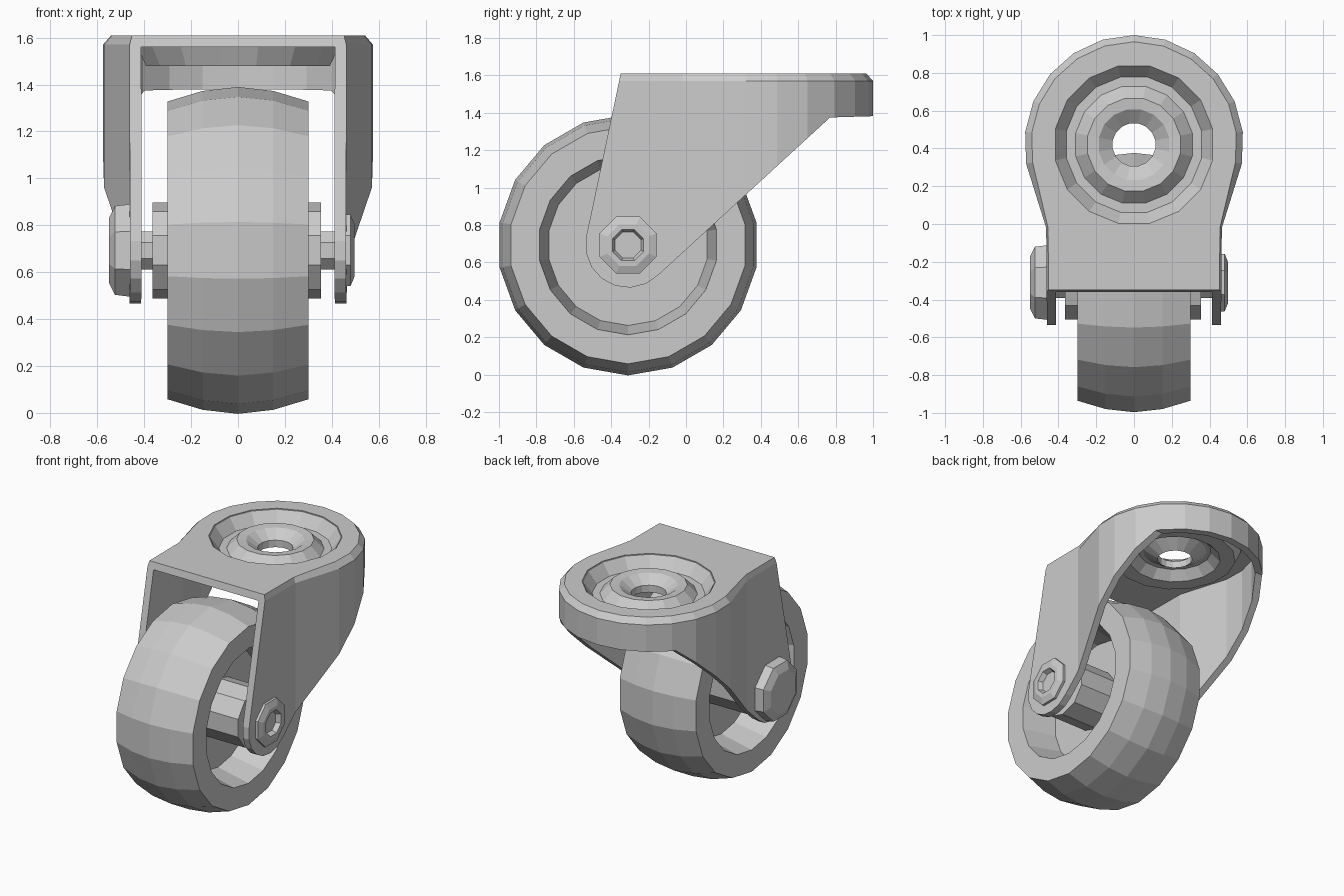
import bpy, bmesh
from math import sin, cos, pi, radians
from mathutils import Vector

if "Cube" in bpy.data.objects:
    bpy.data.objects.remove(bpy.data.objects["Cube"])

AXLE = Vector((0, -0.31, 0.693))   # wheel centre
PIVOT = Vector((0, 0.42, 0))       # swivel centre


def finish(name, bm):
    bmesh.ops.recalc_face_normals(bm, faces=bm.faces)
    mesh = bpy.data.meshes.new(name)
    bm.to_mesh(mesh)
    bm.free()
    obj = bpy.data.objects.new(name, mesh)
    bpy.context.collection.objects.link(obj)
    return obj


def loft(name, rings, closed=False):
    """Skin equal-length rings; cap the ends unless the section is closed."""
    bm = bmesh.new()
    vs = [[bm.verts.new(p) for p in ring] for ring in rings]
    n = len(vs[0])
    pairs = list(zip(vs, vs[1:])) + ([(vs[-1], vs[0])] if closed else [])
    for a, b in pairs:
        for i in range(n):
            j = (i + 1) % n
            bm.faces.new((a[i], a[j], b[j], b[i]))
    if not closed:
        bm.faces.new(vs[0])
        bm.faces.new(vs[-1])
    return finish(name, bm)


def lathe(name, profile, sides, axis, centre, closed=False):
    """Revolve (along, radius) points about the x or z axis."""
    rings = []
    for h, r in profile:
        ring = []
        for i in range(sides):
            a = 2 * pi * (i + 0.5) / sides
            u, v = r * cos(a), r * sin(a)
            ring.append(centre + Vector((h, u, v) if axis == 'x' else (u, v, h)))
        rings.append(ring)
    return loft(name, rings, closed)


def boolean(obj, cutter, operation):
    mod = obj.modifiers.new("cut", 'BOOLEAN')
    mod.operation, mod.solver, mod.object = operation, 'EXACT', cutter
    bpy.context.view_layer.objects.active = obj
    bpy.ops.object.modifier_apply(modifier=mod.name)
    bpy.data.objects.remove(cutter)


def outline(r, w, z, front):
    """Keyhole plan of the fork: straight legs running into a round back."""
    pts = [(w, front), (w + 0.005, -0.02)]
    for i in range(13):
        a = radians(-10 + 200 * i / 12)
        pts.append((r * cos(a), PIVOT.y + r * sin(a)))
    pts += [(-w - 0.005, -0.02), (-w, front)]
    return [(x, y, z) for x, y in pts]


# Fork: chamfered keyhole block, hollowed, then trimmed to the side profile
fork = loft("fork", [outline(0.58, 0.46, 0.3, -0.65),
                     outline(0.58, 0.46, 1.57, -0.65),
                     outline(0.545, 0.45, 1.61, -0.65)])
boolean(fork, loft("hollow", [outline(0.53, 0.41, 0.2, -0.8),
                              outline(0.53, 0.41, 1.56, -0.8)]), 'DIFFERENCE')
side = [(-0.33, 1.7)]
for i in range(8):
    a = radians(170 + 145 * i / 7)
    side.append((AXLE.y + 0.228 * cos(a), AXLE.z + 0.228 * sin(a)))
side += [(0.77, 1.375), (1.1, 1.385), (1.1, 1.7)]
boolean(fork, loft("side_trim", [[(x, y, z) for y, z in side] for x in (-0.8, 0.8)]),
        'INTERSECT')
boolean(fork, lathe("race_hole", [(1.5, 0.43), (1.7, 0.43)], 16, 'z', PIVOT), 'DIFFERENCE')

# Pressed bearing race set into the fork top, with the stem hole
lathe("swivel_race", [(1.605, 0.44), (1.605, 0.425), (1.525, 0.365), (1.525, 0.315),
                      (1.59, 0.25), (1.585, 0.19), (1.53, 0.115), (1.48, 0.115),
                      (1.54, 0.21), (1.54, 0.24), (1.48, 0.30), (1.48, 0.40),
                      (1.565, 0.44)], 16, 'z', PIVOT, closed=True)

# Wheel: crowned tyre with recessed faces on both sides
half = [(0.06, 0.1), (0.06, 0.43), (0.30, 0.48), (0.30, 0.635), (0.15, 0.68)]
lathe("wheel", half + [(0, 0.697)] + [(-x, r) for x, r in reversed(half)],
      18, 'x', AXLE, closed=True)

# Hub and axle
lathe("hub", [(-0.365, 0.205), (0.355, 0.205)], 10, 'x', AXLE)
lathe("axle", [(-0.45, 0.088), (0.45, 0.088)], 8, 'x', AXLE)

# Socketed nut on the right, domed bolt head on the left
lathe("axle_nut", [(0.44, 0.165), (0.48, 0.165), (0.497, 0.12), (0.497, 0.09),
                   (0.465, 0.075)], 8, 'x', AXLE)
lathe("bolt_head", [(-0.45, 0.215), (-0.525, 0.205), (-0.55, 0.15)], 8, 'x', AXLE)
